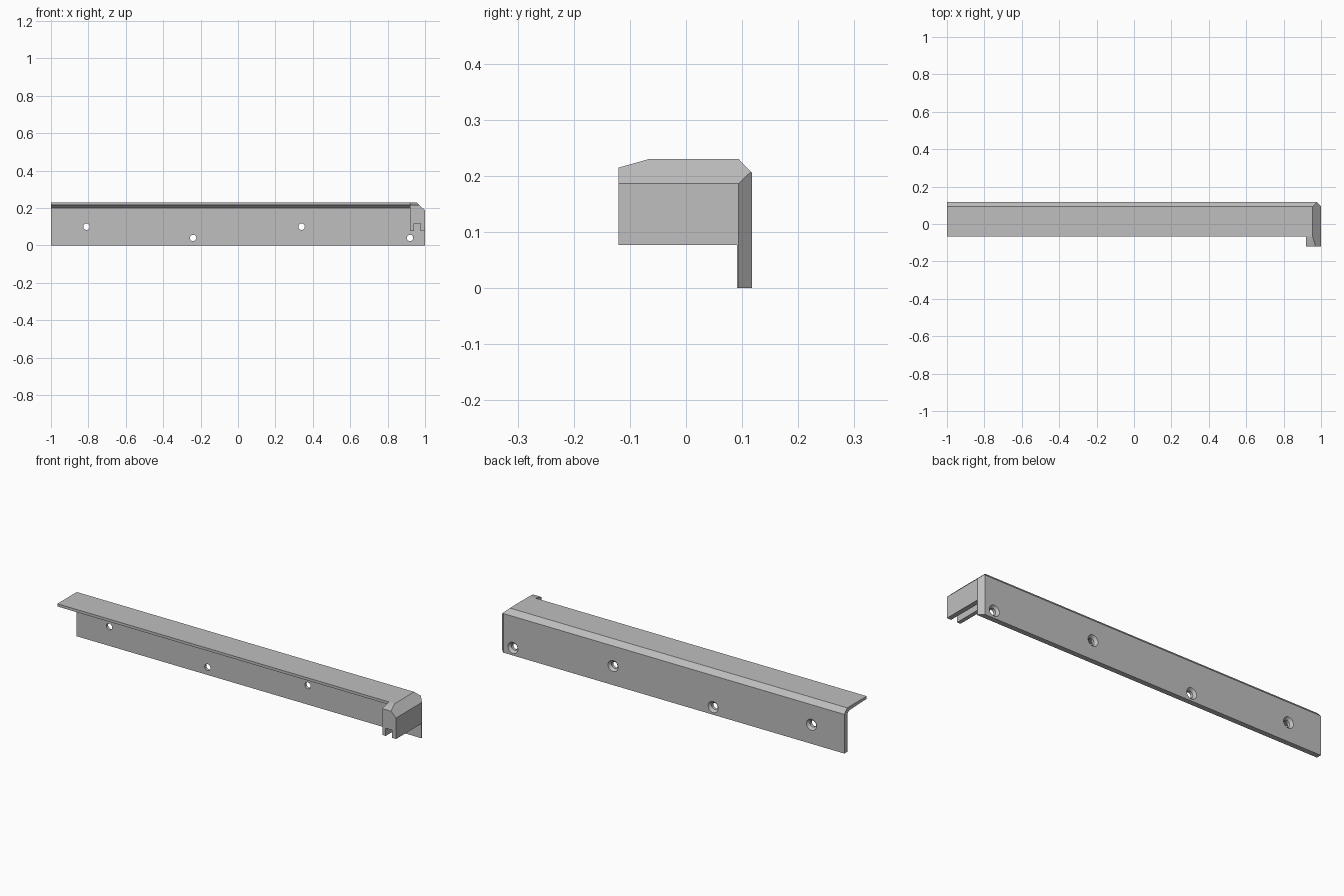
import bpy, bmesh
from math import radians
from mathutils import Matrix, Vector

cube = bpy.data.objects.get("Cube")
if cube:
    bpy.data.objects.remove(cube, do_unlink=True)

grey = bpy.data.materials.new("light_grey")
grey.use_nodes = True
colour = (0.52, 0.52, 0.52, 1)
grey.diffuse_color = colour
grey.node_tree.nodes["Principled BSDF"].inputs["Base Color"].default_value = colour


def make_object(name, bm):
    bmesh.ops.recalc_face_normals(bm, faces=bm.faces[:])
    mesh = bpy.data.meshes.new(name)
    bm.to_mesh(mesh)
    bm.free()
    mesh.materials.append(grey)
    obj = bpy.data.objects.new(name, mesh)
    bpy.context.collection.objects.link(obj)
    return obj


def extrude(points, direction):
    bm = bmesh.new()
    face = bm.faces.new([bm.verts.new(p) for p in points])
    result = bmesh.ops.extrude_face_region(bm, geom=[face], use_keep_orig=True)
    verts = [v for v in result["geom"] if isinstance(v, bmesh.types.BMVert)]
    bmesh.ops.translate(bm, verts=verts, vec=direction)
    return bm


def slice_off(bm, point, normal):
    """Cut away everything beyond a plane and cap the cut."""
    cut = bmesh.ops.bisect_plane(
        bm, geom=bm.verts[:] + bm.edges[:] + bm.faces[:], dist=1e-5,
        plane_co=point, plane_no=Vector(normal).normalized(), clear_outer=True)
    edges = [e for e in cut["geom_cut"] if isinstance(e, bmesh.types.BMEdge)]
    bmesh.ops.holes_fill(bm, edges=edges, sides=0)


def apply_boolean(target, other, operation):
    mod = target.modifiers.new(operation.lower(), "BOOLEAN")
    mod.operation = operation
    mod.solver = "EXACT"
    mod.object = other
    graph = bpy.context.evaluated_depsgraph_get()
    mesh = bpy.data.meshes.new_from_object(target.evaluated_get(graph))
    target.modifiers.clear()
    target.data = mesh
    bpy.data.objects.remove(other, do_unlink=True)


# Angle rail: upright plate and thin top flange with a filled inner corner
section = [(0.091, 0), (0.118, 0), (0.118, 0.205), (0.094, 0.23), (-0.067, 0.23),
           (-0.067, 0.216), (0.08, 0.211), (0.091, 0.201)]
rail = make_object("angle_rail", extrude([(-1, y, z) for y, z in section], (2, 0, 0)))

# End block with a slot along its underside
front = [(0.92, 0.077), (0.94, 0.077), (0.94, 0.117), (0.975, 0.117),
         (0.975, 0.077), (1, 0.077), (1, 0.23), (0.92, 0.23)]
bm = extrude([(x, -0.12, z) for x, z in front], (0, 0.213, 0))
slice_off(bm, (0, -0.067, 0.23), (0, -0.015, 0.053))
apply_boolean(rail, make_object("end_block", bm), "UNION")

# Bevels on the closed end: sloping top and back upright corner
bm = bmesh.new()
bm.from_mesh(rail.data)
slice_off(bm, (0.955, 0, 0.23), (0.043, 0, 0.045))
slice_off(bm, (1, 0.094, 0), (1, 1, 0))
bmesh.ops.recalc_face_normals(bm, faces=bm.faces[:])
bm.to_mesh(rail.data)
bm.free()

# Screw holes, countersunk from the back
holes = [(-0.81, 0.1), (-0.24, 0.04), (0.34, 0.1), (0.92, 0.04)]
for name, centre, depth, inner, outer in (
        ("hole_cutter", 0.1, 0.08, 0.017, 0.017),
        ("sink_cutter", 0.114, 0.016, 0.017, 0.033)):
    bm = bmesh.new()
    for x, z in holes:
        place = Matrix.Translation((x, centre, z)) @ Matrix.Rotation(radians(-90), 4, "X")
        bmesh.ops.create_cone(bm, cap_ends=True, segments=32, radius1=inner,
                              radius2=outer, depth=depth, matrix=place)
    cutter = make_object(name, bm)
    cutter.hide_render = True
    apply_boolean(rail, cutter, "DIFFERENCE")

# Smooth hole walls, crisp edges elsewhere
bpy.ops.object.select_all(action="DESELECT")
rail.select_set(True)
bpy.context.view_layer.objects.active = rail
bpy.ops.object.shade_smooth_by_angle(angle=radians(20))
